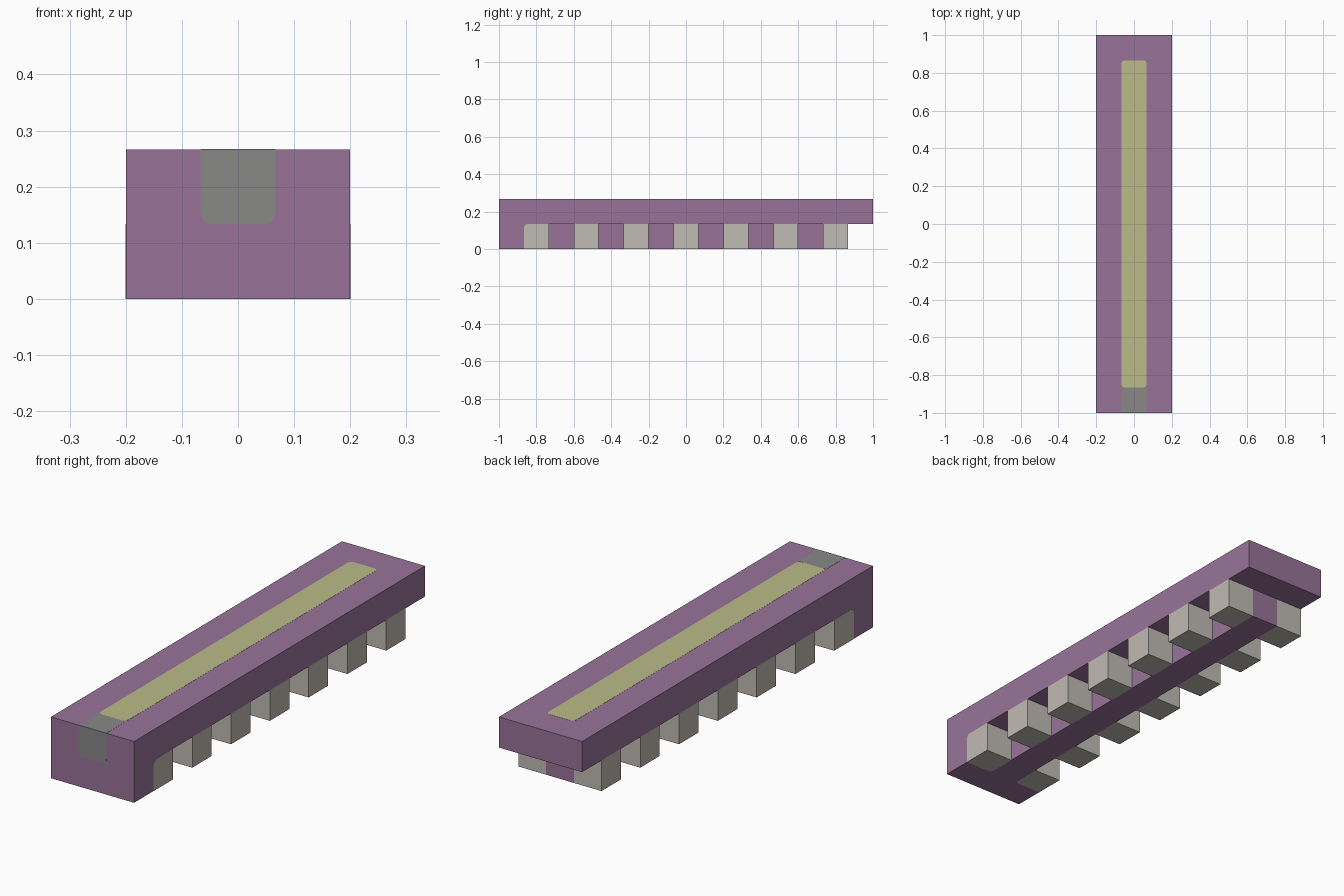
import bpy, bmesh, math
from mathutils import Vector

cube = bpy.data.objects.get("Cube")
if cube:
    bpy.data.objects.remove(cube, do_unlink=True)

U = 2 / 30          # module: the part is 6 x 30 x 4 modules
LIFT = 0.0006       # thickness of painted plates


def material(name, rgb):
    lin = [((c / 255 + 0.055) / 1.055) ** 2.4 for c in rgb] + [1]
    m = bpy.data.materials.new(name)
    m.use_nodes = True
    m.diffuse_color = lin
    m.node_tree.nodes["Principled BSDF"].inputs["Base Color"].default_value = lin
    return m


PURPLE = material("dusty purple", (153, 116, 153))
YELLOW = material("pale olive yellow", (188, 188, 137))
GREY = material("mid grey", (136, 136, 135))
STONE = material("warm light grey", (192, 187, 179))


def finish(name, bm, mat):
    bmesh.ops.recalc_face_normals(bm, faces=bm.faces)
    mesh = bpy.data.meshes.new(name)
    bm.to_mesh(mesh)
    bm.free()
    mesh.materials.append(mat)
    obj = bpy.data.objects.new(name, mesh)
    bpy.context.collection.objects.link(obj)
    return obj


def box(name, lo, hi, mat):
    """Box between two corners given in modules."""
    bm = bmesh.new()
    bmesh.ops.create_cube(bm, size=1)
    for v in bm.verts:
        v.co = [U * (a if c < 0 else b) for c, a, b in zip(v.co, lo, hi)]
    return finish(name, bm, mat)


def plate(name, origin, u, v, w, h, radii, normal, mat):
    """Thin plate of w x h modules; radii are per corner, counter-clockwise in u, v."""
    u, v, n = Vector(u), Vector(v), Vector(normal)
    base = Vector(origin) * U
    w, h = w * U, h * U
    bm = bmesh.new()
    verts = []
    for k, r in enumerate(radii):
        cx = r if k in (0, 3) else w - r
        cy = r if k < 2 else h - r
        steps = 6 if r else 0
        for i in range(steps + 1):
            a = math.pi + k * math.pi / 2 + (i / steps * math.pi / 2 if r else 0)
            p = base + u * (cx + r * math.cos(a)) + v * (cy + r * math.sin(a))
            verts.append(bm.verts.new(p))
    face = bm.faces.new(verts)
    ext = bmesh.ops.extrude_face_region(bm, geom=[face])["geom"]
    bmesh.ops.translate(bm, vec=n * LIFT,
                        verts=[e for e in ext if isinstance(e, bmesh.types.BMVert)])
    return finish(name, bm, mat)


# Body: one block with side channels and a rear step cut away
body = box("body", (-3, -15, 0), (3, 15, 4), PURPLE)
cutters = [box("channel_left", (1, -11, -1), (4, 16, 2), PURPLE),
           box("channel_right", (-4, -11, -1), (-1, 16, 2), PURPLE),
           box("rear_step", (-5, 13, -2), (5, 17, 2), PURPLE)]
for c in cutters:
    mod = body.modifiers.new(c.name, 'BOOLEAN')
    mod.operation = 'DIFFERENCE'
    mod.solver = 'EXACT'
    mod.object = c
    bpy.context.view_layer.objects.active = body
    bpy.ops.object.modifier_apply(modifier=mod.name)
for c in cutters:
    bpy.data.objects.remove(c, do_unlink=True)

# Pins: two rows at a regular pitch; the first pair is painted on the body
R = 0.02
for side, s in (("left", 1), ("right", -1)):
    for i in range(1, 7):
        y = -13 + 4 * i
        x0, x1 = sorted((s, 3 * s))
        box(f"pin_{side}_{i + 1}", (x0, y, 0), (x1, y + 2, 2), STONE)
    plate(f"first_pin_side_{side}", (3 * s, -13, 0), (0, 1, 0), (0, 0, 1),
          2, 2, (0, 0, 0, R), (s, 0, 0), STONE)
    plate(f"first_pin_base_{side}", (s, -13, 0), (s, 0, 0), (0, 1, 0),
          2, 2, (R, 0, 0, 0), (0, 0, -1), STONE)
    plate(f"first_pin_back_{side}", (s, -11, 0), (s, 0, 0), (0, 0, 1),
          2, 2, (0, 0, 0, 0), (0, 1, 0), STONE)

# Long top window and the notch mark wrapping over the front edge
plate("top_window", (-1, -13, 4), (1, 0, 0), (0, 1, 0), 2, 26,
      (R, R, R, R), (0, 0, 1), YELLOW)
plate("notch_top", (-1, -15, 4), (1, 0, 0), (0, 1, 0), 2, 2,
      (0, 0, 0, 0), (0, 0, 1), GREY)
plate("notch_front", (-1, -15, 2), (1, 0, 0), (0, 0, 1), 2, 2,
      (R, R, 0, 0), (0, -1, 0), GREY)
